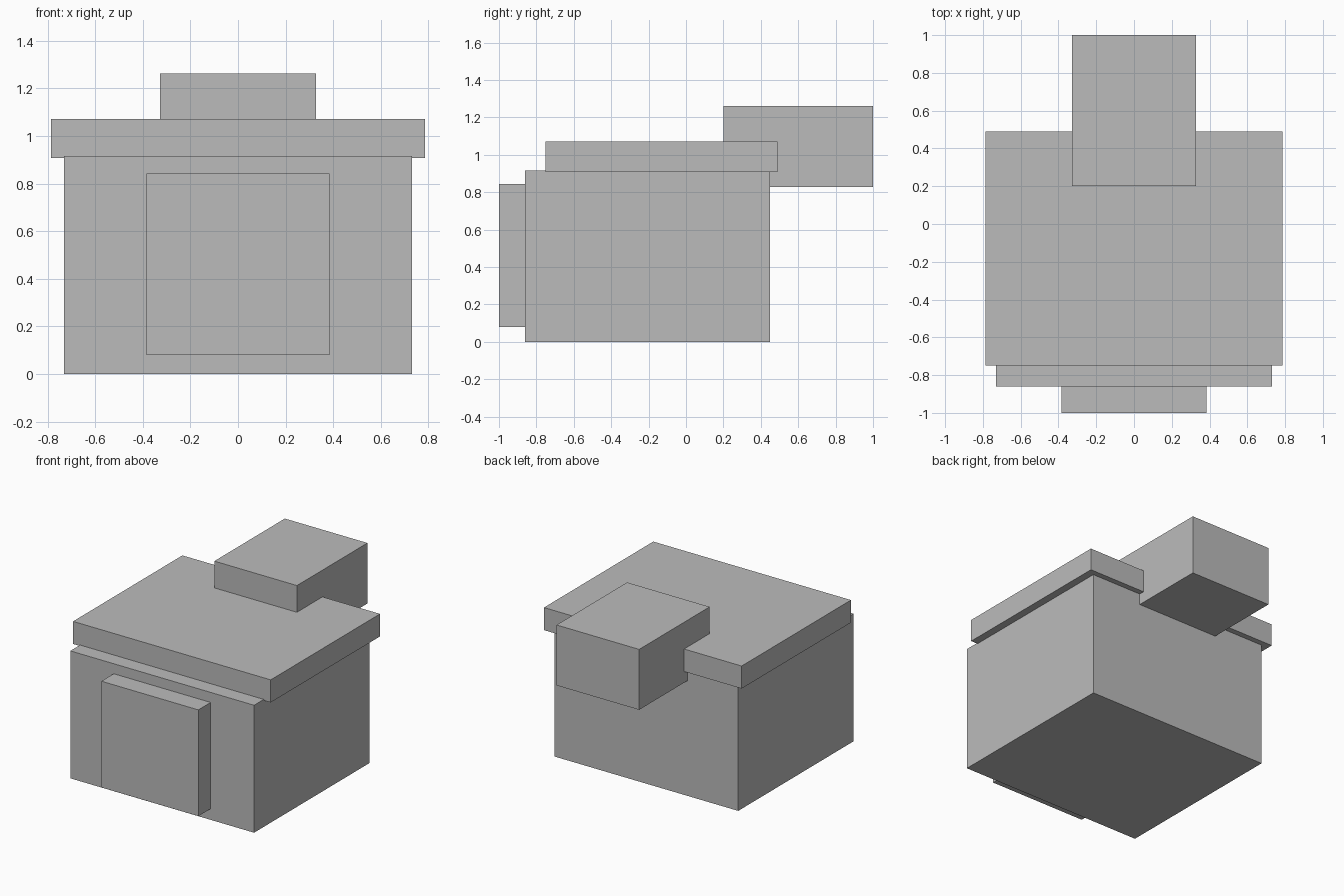
import bpy

cube = bpy.data.objects.get("Cube")
if cube:
    bpy.data.objects.remove(cube, do_unlink=True)

GREY = (0.5, 0.5, 0.5, 1.0)
grey = bpy.data.materials.new("plain grey")
grey.use_nodes = True
grey.diffuse_color = GREY
grey.node_tree.nodes["Principled BSDF"].inputs["Base Color"].default_value = GREY


def box(name, half_width, y_range, z_range):
    """Flat-sided box centred on x = 0."""
    (y0, y1), (z0, z1) = y_range, z_range
    bpy.ops.mesh.primitive_cube_add(size=1, location=(0, (y0 + y1) / 2, (z0 + z1) / 2))
    part = bpy.context.object
    part.name = name
    part.scale = (2 * half_width, y1 - y0, z1 - z0)
    bpy.ops.object.transform_apply(location=False, rotation=False, scale=True)
    part.data.materials.append(grey)
    return part


# Main block
box("body", 0.73, (-0.86, 0.45), (0, 0.915))
# Overhanging slab, set back from the front
box("lid", 0.785, (-0.75, 0.49), (0.908, 1.07))
# Raised panel on the front
box("front_panel", 0.385, (-1, -0.85), (0.08, 0.843))
# Block projecting over the back edge
box("rear_block", 0.328, (0.2, 1), (0.828, 1.262))
